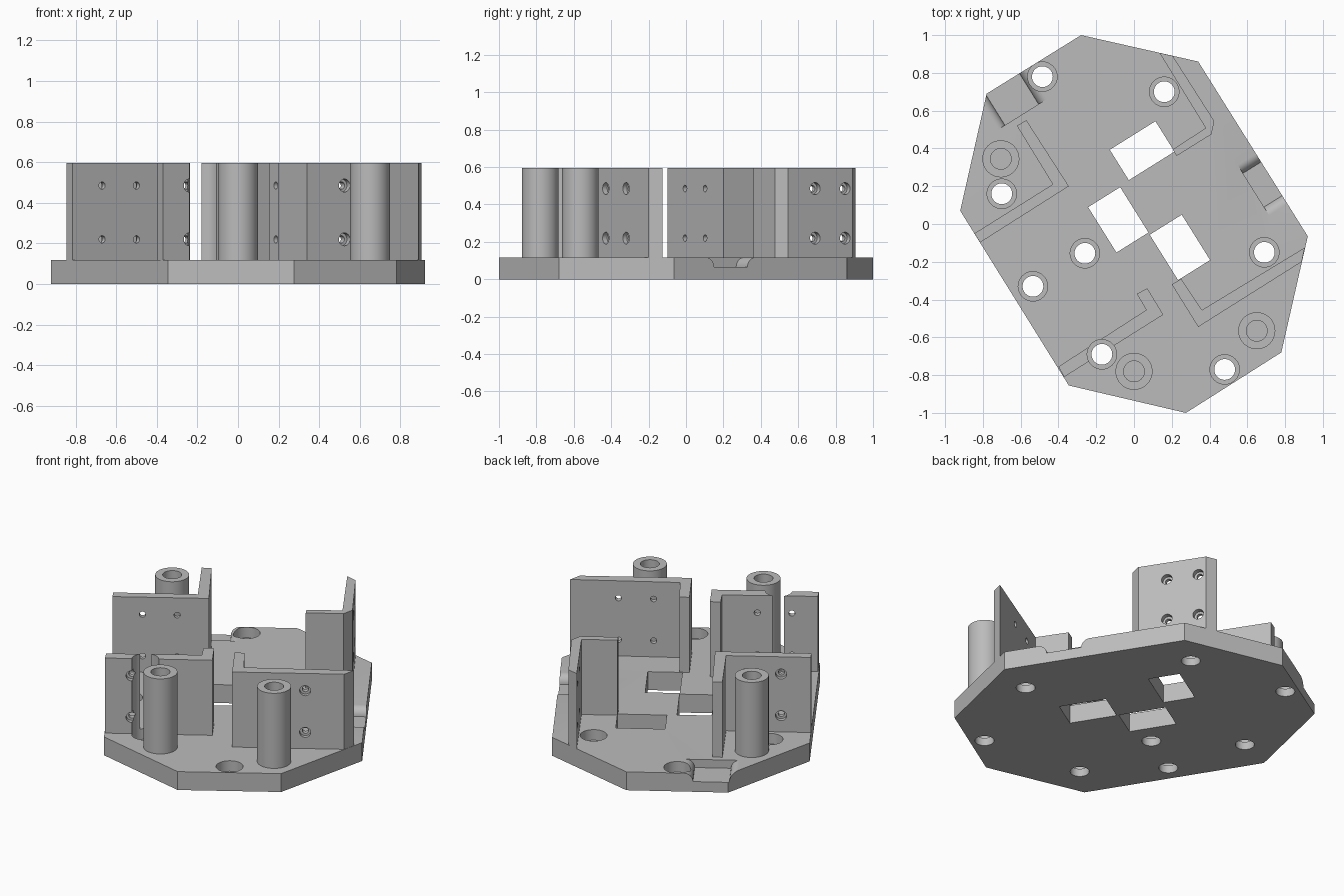
import bpy, bmesh, math
from mathutils import Vector, Matrix

if "Cube" in bpy.data.objects:
    bpy.data.objects.remove(bpy.data.objects["Cube"])

PLATE, TOP = 0.117, 0.595
ANGLE = math.radians(32)
U = Vector((math.cos(ANGLE), math.sin(ANGLE), 0))
V = Vector((-U.y, U.x, 0))
Z = Vector((0, 0, 1))

grey = bpy.data.materials.new("plain grey")
grey.use_nodes = True
grey.diffuse_color = (0.5, 0.5, 0.5, 1)
grey.node_tree.nodes["Principled BSDF"].inputs["Base Color"].default_value = (0.5, 0.5, 0.5, 1)


def prism(name, points, sweep):
    """Extrude a closed outline of 3D points along a sweep vector."""
    bm = bmesh.new()
    face = bm.faces.new([bm.verts.new(p) for p in points])
    new = bmesh.ops.extrude_face_region(bm, geom=[face])["geom"]
    bmesh.ops.translate(bm, vec=sweep, verts=[g for g in new if isinstance(g, bmesh.types.BMVert)])
    bmesh.ops.recalc_face_normals(bm, faces=bm.faces)
    mesh = bpy.data.meshes.new(name)
    bm.to_mesh(mesh)
    bm.free()
    obj = bpy.data.objects.new(name, mesh)
    bpy.context.collection.objects.link(obj)
    mesh.materials.append(grey)
    return obj


def slab(name, outline, z0, z1):
    return prism(name, [Vector((x, y, z0)) for x, y in outline], Z * (z1 - z0))


def rod(name, start, axis, radius, length, sides=40):
    """Cylinder from a start point along an axis."""
    turn = Z.rotation_difference(axis).to_matrix()
    ring = [start + turn @ Vector((radius * math.cos(a), radius * math.sin(a), 0))
            for a in (2 * math.pi * i / sides for i in range(sides))]
    return prism(name, ring, axis * length)


def cut(obj, cutters):
    """Subtract each cutter, then discard it."""
    for c in cutters:
        mod = obj.modifiers.new("cut", 'BOOLEAN')
        mod.operation, mod.solver, mod.object = 'DIFFERENCE', 'EXACT', c
        graph = bpy.context.evaluated_depsgraph_get()
        mesh = bpy.data.meshes.new_from_object(obj.evaluated_get(graph))
        obj.modifiers.clear()
        obj.data = mesh
        bpy.data.objects.remove(c)


def pocket(centre, along, inward, depth):
    """Shallow edge recess whose two ends roll over into the top surface."""
    half, r = 0.105, 0.052
    side = [(half + r - r * math.sin(a), PLATE - r + r * math.cos(a))
            for a in (math.pi / 2 * i / 8 for i in range(9))]
    side = [(half + r, PLATE + 0.1)] + side
    profile = side + [(-s, z) for s, z in reversed(side)]
    start = Vector((*centre, 0)) - inward * 0.1
    return prism("pocket_cutter", [start + along * s + Z * z for s, z in profile],
                 inward * (depth + 0.1))


def window(x, y, w, h):
    c = Vector((x, y, -0.1))
    return prism("window_cutter", [c + U * w * a / 2 + V * h * b / 2
                 for a, b in ((-1, -1), (1, -1), (1, 1), (-1, 1))], Z * 0.5)


# Counterbored vertical bolt holes
BOLTS = [(-0.485, 0.78), (0.16, 0.70), (-0.70, 0.16), (-0.26, -0.155),
         (-0.535, -0.33), (0.69, -0.15), (-0.17, -0.69), (0.48, -0.77)]


def bolt_cutters(x, y):
    return [rod("bore", Vector((x, y, -0.1)), Z, 0.055, 0.5),
            rod("counterbore", Vector((x, y, 0.05)), Z, 0.078, 0.7)]


# Base plate
plate = slab("base_plate", [(-0.28, 1), (0.34, 0.86), (0.92, -0.065), (0.78, -0.68),
             (0.275, -1), (-0.345, -0.855), (-0.92, 0.07), (-0.78, 0.69)], 0, PLATE)
cutters = [window(0.043, 0.388, 0.285, 0.19),
           window(-0.083, 0.022, 0.2, 0.283),
           window(0.243, -0.124, 0.2, 0.283),
           pocket((-0.695, 0.74), U, -V, 0.19),
           pocket((0.73, 0.24), V, -U, 0.115)]
for x, y in BOLTS:
    cutters += bolt_cutters(x, y)
cut(plate, cutters)
parts = [plate]

# Corner walls: outline, counterbored face direction, screw positions on that face
WALLS = {
    "back_wall": ([(0.135, 0.906), (0.205, 0.89), (0.425, 0.545), (0.41, 0.475),
                   (0.225, 0.36), (0.205, 0.395), (0.38, 0.508)],
                  U, [(0.332, 0.69), (0.23, 0.85)]),
    "right_wall": ([(-0.845, -0.05), (-0.43, 0.21), (-0.62, 0.52), (-0.57, 0.55),
                    (-0.345, 0.2), (-0.815, -0.098)],
                   V, [(-0.70, 0.044), (-0.53, 0.15)]),
    "left_wall": ([(0.2, -0.32), (0.25, -0.29), (0.36, -0.455), (0.904, -0.125),
                   (0.888, -0.2), (0.34, -0.545)],
                  -V, [(0.525, -0.43), (0.70, -0.325)]),
    "front_wall": ([(-0.40, -0.755), (0.065, -0.455), (0.015, -0.37), (0.07, -0.34),
                    (0.155, -0.48), (-0.37, -0.81)],
                   -V, [(-0.24, -0.728), (-0.07, -0.623)]),
}
for name, (outline, normal, screws) in WALLS.items():
    wall = slab(name, outline, PLATE, TOP)
    cutters = []
    for x, y in screws:
        for z in (0.22, 0.485):
            p = Vector((x, y, z))
            cutters.append(rod("screw", p + normal * 0.05, -normal, 0.018, 0.15, 24))
            cutters.append(rod("head", p + normal * 0.05, -normal, 0.032, 0.08, 24))
    if name == "front_wall":
        cutters += bolt_cutters(-0.17, -0.69)
    cut(wall, cutters)
    parts.append(wall)

# Hollow standoff posts
for name, x, y in (("right_post", -0.705, 0.345), ("front_post", 0, -0.78), ("left_post", 0.65, -0.565)):
    post = rod(name, Vector((x, y, PLATE)), Z, 0.098, TOP - PLATE, 48)
    cut(post, [rod("post_bore", Vector((x, y, 0.25)), Z, 0.055, 0.5)])
    parts.append(post)

# Smooth the round surfaces, keep edges sharp
bpy.ops.object.select_all(action='DESELECT')
for p in parts:
    p.select_set(True)
bpy.context.view_layer.objects.active = plate
bpy.ops.object.shade_smooth_by_angle(angle=math.radians(30))
